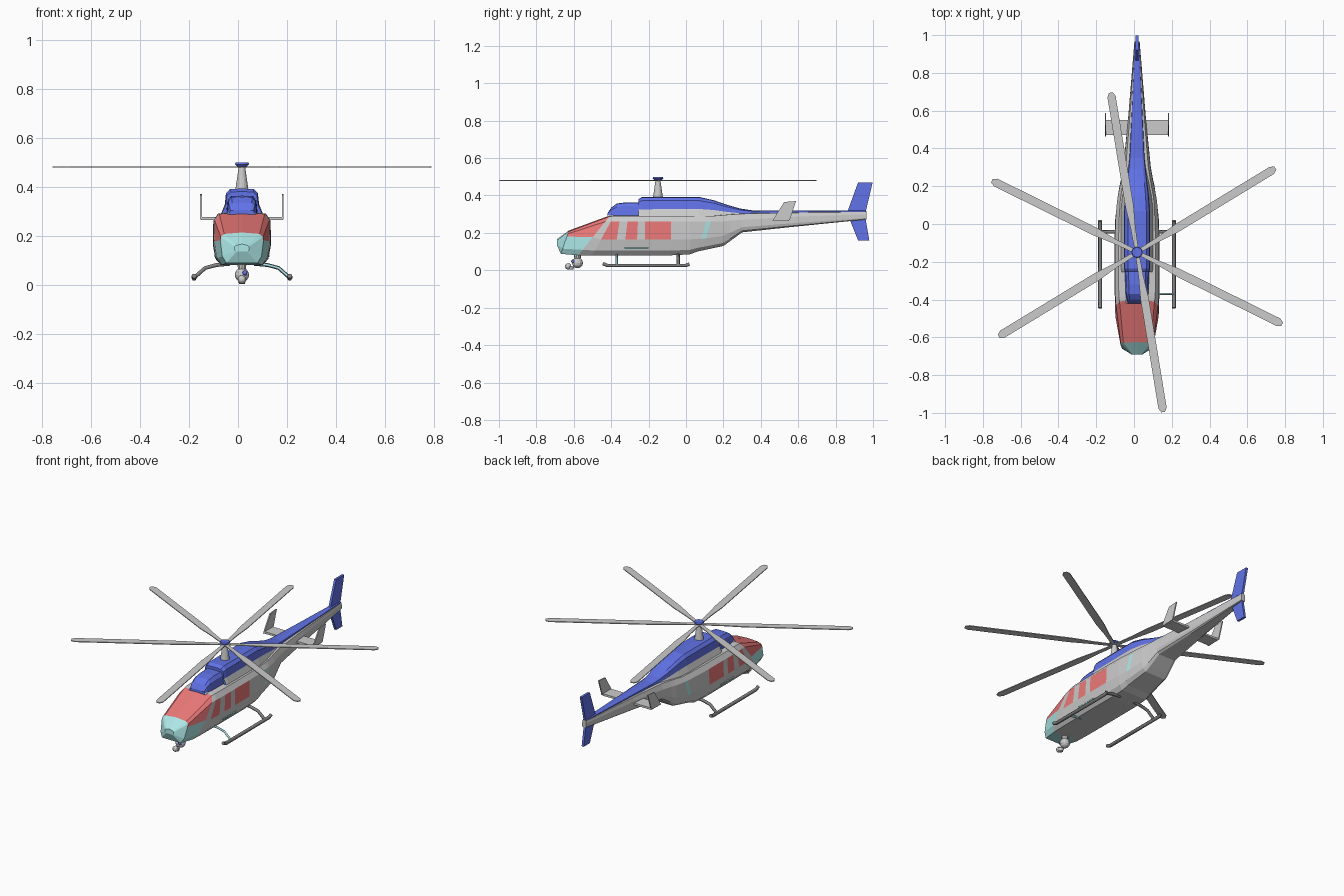
import bpy, bmesh, math
from mathutils import Vector

if "Cube" in bpy.data.objects:
    bpy.data.objects.remove(bpy.data.objects["Cube"])

CX, HUB_Y = 0.016, -0.15   # fuselage centre line and rotor axis


def material(name, rgb):
    m = bpy.data.materials.new(name)
    m.diffuse_color = (*rgb, 1)
    m.use_nodes = True
    m.node_tree.nodes["Principled BSDF"].inputs["Base Color"].default_value = m.diffuse_color
    return m


BLUE = material("blue", (0.12, 0.17, 0.8))
RED = material("red", (0.84, 0.19, 0.19))
TEAL = material("teal", (0.42, 0.8, 0.8))
DARK = material("dark", (0.22, 0.22, 0.22))
GREY = material("grey", (0.72, 0.72, 0.72))
PALETTE = [GREY, BLUE, RED, TEAL]


def finish(bm, name, mats, loc=(CX, 0, 0)):
    bmesh.ops.recalc_face_normals(bm, faces=bm.faces)
    me = bpy.data.meshes.new(name)
    bm.to_mesh(me)
    bm.free()
    ob = bpy.data.objects.new(name, me)
    ob.location = loc
    for m in mats:
        me.materials.append(m)
    bpy.context.collection.objects.link(ob)
    return ob


def loft(name, rings, paint):
    """Skin half rings (bottom centre to top centre), mirrored over x."""
    bm = bmesh.new()
    loops = []
    for half in rings:
        full = half + [(-x, y, z) for x, y, z in half[-2:0:-1]]
        loops.append([bm.verts.new(p) for p in full])
    n = len(loops[0])
    for i in range(len(loops) - 1):
        for k in range(n):
            a, b = loops[i], loops[i + 1]
            f = bm.faces.new((a[k], a[(k + 1) % n], b[(k + 1) % n], b[k]))
            f.material_index = paint(i, min(k, n - 1 - k))
    bm.faces.new(loops[0]).material_index = paint(0, n // 2 - 1)
    bm.faces.new(loops[-1]).material_index = paint(len(loops) - 2, n // 2 - 1)
    return finish(bm, name, PALETTE)


def prism(name, pts, offset, mat, loc=(CX, 0, 0)):
    """Thin plate: outline extruded by offset, centred on the outline."""
    bm = bmesh.new()
    off = Vector(offset)
    f = bm.faces.new([bm.verts.new(Vector(p) - off / 2) for p in pts])
    new = bmesh.ops.extrude_face_region(bm, geom=[f])["geom"]
    bmesh.ops.translate(bm, vec=off, verts=[v for v in new if isinstance(v, bmesh.types.BMVert)])
    return finish(bm, name, [mat], loc)


def tube(name, pts, radius, mat):
    cu = bpy.data.curves.new(name, "CURVE")
    cu.dimensions = "3D"
    cu.bevel_depth, cu.bevel_resolution, cu.use_fill_caps = radius, 1, True
    sp = cu.splines.new("POLY")
    sp.points.add(len(pts) - 1)
    for p, co in zip(sp.points, pts):
        p.co = (*co, 1)
    ob = bpy.data.objects.new(name, cu)
    ob.location.x = CX
    cu.materials.append(mat)
    bpy.context.collection.objects.link(ob)
    bpy.ops.object.select_all(action="DESELECT")
    bpy.context.view_layer.objects.active = ob
    ob.select_set(True)
    bpy.ops.object.convert(target="MESH")


def cone(name, r1, r2, z1, z2, y, mat, sides=16):
    bm = bmesh.new()
    bmesh.ops.create_cone(bm, cap_ends=True, segments=sides, radius1=r1, radius2=r2, depth=z2 - z1)
    finish(bm, name, [mat], (CX, y, (z1 + z2) / 2))


def ball(name, r, loc, mat):
    bm = bmesh.new()
    bmesh.ops.create_uvsphere(bm, u_segments=12, v_segments=8, radius=r)
    finish(bm, name, [mat], loc)


# Fuselage stations: y, slant, belly, window bottom, window top, roof, half width
stations = [
    (-0.69, 0, 0.135, 0.145, 0.155, 0.16, 0.03),
    (-0.63, 0.35, 0.088, 0.18, 0.195, 0.207, 0.088),
    (-0.48, 0.8, 0.08, 0.178, 0.26, 0.288, 0.113),
    (-0.435, 0.55, 0.08, 0.165, 0.262, 0.29, 0.117),
    (-0.365, 0.15, 0.08, 0.165, 0.262, 0.29, 0.118),
    (-0.32, 0.12, 0.08, 0.165, 0.262, 0.29, 0.119),
    (-0.26, 0.05, 0.08, 0.165, 0.262, 0.29, 0.119),
    (-0.22, 0, 0.08, 0.165, 0.262, 0.29, 0.119),
    (-0.08, 0, 0.08, 0.165, 0.262, 0.29, 0.119),
    (0.02, 0, 0.085, 0.165, 0.262, 0.29, 0.116),
    (0.09, 0.3, 0.1, 0.17, 0.262, 0.29, 0.109),
    (0.115, 0.3, 0.106, 0.17, 0.262, 0.29, 0.106),
    (0.20, 0, 0.13, 0.185, 0.262, 0.295, 0.093),
    (0.235, 0, 0.155, 0.2, 0.265, 0.298, 0.085),
    (0.30, 0, 0.203, 0.23, 0.27, 0.302, 0.073),
    (0.55, 0, 0.23, 0.25, 0.285, 0.307, 0.048),
    (0.965, 0, 0.272, 0.28, 0.3, 0.312, 0.014)]
rings = []
for y, s, zb, z1, z2, zt, w in stations:
    half = [(0, zb), (0.72 * w, zb), (0.91 * w, zb + 0.3 * (z1 - zb)), (w, z1),
            (0.98 * w, z2), (0.82 * w, zt), (0, zt + 0.006)]
    rings.append([(x, y + s * (z - 0.2), z) for x, z in half])


def paint_body(i, strip):
    if i == 0:
        return 3                              # chin glass
    if i == 1:
        return 2 if strip >= 3 else 3         # windscreen over chin glass
    if strip == 3:
        return {3: 2, 5: 2, 7: 2, 10: 3}.get(i, 0)
    return 0


loft("fuselage", rings, paint_body)


# Roof cowlings: y, lower half width, colour line height, half width, top
def cowl(name, rows):
    out = []
    for y, w0, zl, w1, top in rows:
        out.append([(x, y, z) for x, z in [
            (0, 0.28), (w0, 0.283), (w1, zl), (0.93 * w1, zl + 0.7 * (top - zl)),
            (0.7 * w1, top - 0.002), (0, top)]])
    loft(name, out, lambda i, k: 1 if k >= 2 else 0)


cowl("intake_cowling", [
    (-0.42, 0.06, 0.295, 0.05, 0.305), (-0.40, 0.07, 0.295, 0.056, 0.335),
    (-0.37, 0.075, 0.293, 0.06, 0.357), (-0.32, 0.078, 0.293, 0.062, 0.363),
    (-0.24, 0.08, 0.293, 0.064, 0.363)])
cowl("engine_cowling", [
    (-0.255, 0.085, 0.326, 0.066, 0.38), (-0.235, 0.088, 0.326, 0.07, 0.392),
    (0.07, 0.088, 0.328, 0.07, 0.392), (0.15, 0.08, 0.322, 0.064, 0.374),
    (0.22, 0.07, 0.312, 0.055, 0.35), (0.29, 0.058, 0.305, 0.046, 0.33),
    (0.35, 0.05, 0.303, 0.04, 0.321), (0.96, 0.01, 0.306, 0.012, 0.321)])

# Tail fins
prism("upper_tail_fin", [(0, 0.862, 0.31), (0, 0.92, 0.47), (0, 0.998, 0.47), (0, 0.96, 0.31)],
      (0.014, 0, 0), BLUE)
prism("lower_tail_fin", [(0, 0.875, 0.272), (0, 0.92, 0.16), (0, 0.98, 0.16), (0, 0.96, 0.275)],
      (0.014, 0, 0), BLUE)

# Horizontal stabiliser with end plates
prism("stabiliser", [(-0.165, 0.47, 0.27), (0.165, 0.47, 0.27), (0.165, 0.55, 0.27), (-0.165, 0.55, 0.27)],
      (0, 0, 0.012), GREY)
for side, sx in (("left", -1), ("right", 1)):
    prism(side + "_end_plate",
          [(0, 0.462, 0.266), (0, 0.555, 0.27), (0, 0.588, 0.37), (0, 0.525, 0.365)],
          (0.007, 0, 0), GREY, (CX + sx * 0.167, 0, 0))

# Landing skids, cross struts and side steps
for side, s in (("left", -1), ("right", 1)):
    tube(side + "_skid", [(s * 0.195, -0.445, 0.036), (s * 0.195, -0.42, 0.026),
                          (s * 0.195, 0.0, 0.026), (s * 0.195, 0.018, 0.034)], 0.0105, DARK)

    def arch(y):
        return [(s * 0.05, y, 0.085), (s * 0.105, y, 0.08), (s * 0.15, y, 0.068), (s * 0.195, y, 0.028)]
    tube(side + "_rear_strut", arch(-0.042), 0.009, DARK)
    if s > 0:
        tube(side + "_front_strut", arch(-0.37), 0.006, TEAL)
    tube(side + "_step_trim", [(s * 0.109, -0.33, 0.117), (s * 0.109, -0.2, 0.117)], 0.005, TEAL)

# Camera turret under the nose
cone("turret_mount", 0.016, 0.02, 0.055, 0.092, -0.58, GREY, 10)
ball("turret_ball", 0.029, (CX, -0.58, 0.04), GREY)
ball("turret_lens", 0.01, (CX + 0.012, -0.604, 0.048), BLUE)
ball("turret_sensor", 0.017, (CX, -0.63, 0.021), GREY)
cone("turret_foot", 0.012, 0.018, 0.003, 0.02, -0.615, GREY, 10)

# Rotor mast and hub
cone("rotor_mast", 0.027, 0.013, 0.385, 0.482, HUB_Y, GREY)
cone("rotor_hub", 0.014, 0.028, 0.477, 0.491, HUB_Y, BLUE)
cone("rotor_cap", 0.029, 0.026, 0.491, 0.498, HUB_Y, BLUE)

# Six rotor blades, spaced in opposite pairs
blade = [(0.0, -0.01), (0.13, -0.013), (0.25, -0.022), (0.835, -0.022), (0.857, -0.01),
         (0.857, 0.01), (0.835, 0.022), (0.25, 0.022), (0.13, 0.013), (0.0, 0.01)]
for n, deg in enumerate((31.3, 99.3, 153.7, 211.3, 279.3, 333.7)):
    ob = prism(f"rotor_blade_{n + 1}", [(x, y, 0) for x, y in blade], (0, 0, 0.005), GREY,
               (CX, HUB_Y, 0.48))
    ob.rotation_euler.z = math.radians(deg)
